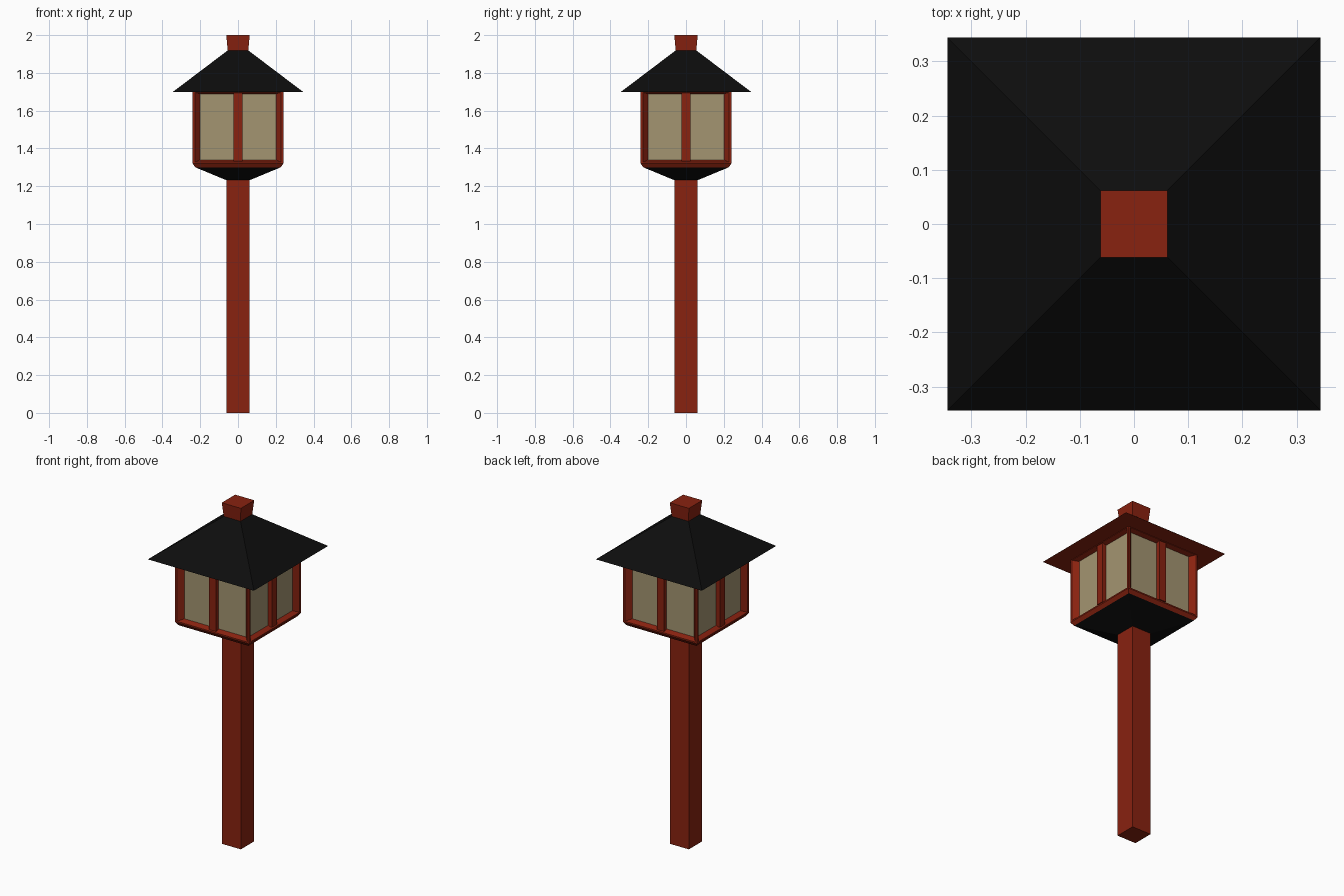
import bpy
import bmesh
import math
from mathutils import Matrix

cube = bpy.data.objects.get("Cube")
if cube:
    bpy.data.objects.remove(cube)


def material(name, color):
    m = bpy.data.materials.new(name)
    m.use_nodes = True
    m.diffuse_color = (*color, 1)
    m.node_tree.nodes["Principled BSDF"].inputs["Base Color"].default_value = (*color, 1)
    return m


red = material("red wood", (0.25, 0.016, 0.005))
black = material("black roof", (0.004, 0.004, 0.004))
paper = material("tan pane", (0.37, 0.30, 0.165))


def finish(name, bm, mats):
    mesh = bpy.data.meshes.new(name)
    bm.to_mesh(mesh)
    bm.free()
    for m in mats:
        mesh.materials.append(m)
    obj = bpy.data.objects.new(name, mesh)
    bpy.context.scene.collection.objects.link(obj)
    return obj


def bridge(bm, a, b, mat=0):
    for i in range(4):
        j = (i + 1) % 4
        bm.faces.new((a[i], a[j], b[j], b[i])).material_index = mat


def square_stack(name, levels, mats, bottom=True, top=True):
    """Stack of square sections given as (half width, height)."""
    bm = bmesh.new()
    rings = [[bm.verts.new((x * h, y * h, z))
              for x, y in ((-1, -1), (1, -1), (1, 1), (-1, 1))] for h, z in levels]
    for a, b in zip(rings, rings[1:]):
        bridge(bm, a, b)
    if bottom:
        bm.faces.new(rings[0][::-1])
    if top:
        bm.faces.new(rings[-1])
    return finish(name, bm, mats)


# Post, lantern base, roof and cap
square_stack("post", [(0.062, 0), (0.062, 1.235)], [red])
square_stack("lantern_base", [(0.062, 1.232), (0.226, 1.30)], [black])
square_stack("base_rim", [(0.226, 1.30), (0.24, 1.32)], [red], bottom=False, top=False)
roof = square_stack("roof", [(0.344, 1.70), (0.053, 1.92)], [black, red])
for face in roof.data.polygons:
    if face.normal.z < -0.9:
        face.material_index = 1
square_stack("roof_cap", [(0.054, 1.915), (0.062, 2.0)], [red])

# Four lantern walls: flat lip, sloped reveal, recessed pane
WALL = [(0.24, 1.32, 1.70, 0.24), (0.228, 1.328, 1.697, 0.24), (0.20, 1.34, 1.688, 0.212)]
for k, side in enumerate(("front", "left", "back", "right")):
    turn = Matrix.Rotation(k * math.pi / 2, 4, "Z")
    bm = bmesh.new()
    rings = [[bm.verts.new((x, -d, z)) for x, z in ((-w, lo), (w, lo), (w, hi), (-w, hi))]
             for w, lo, hi, d in WALL]
    bridge(bm, rings[0], rings[1])
    bridge(bm, rings[1], rings[2])
    bm.faces.new(rings[2]).material_index = 1
    bm.transform(turn)
    finish(side + "_wall", bm, [red, paper])

    # Centre bar
    bm = bmesh.new()
    bmesh.ops.create_cube(bm, size=1, matrix=turn @ Matrix.Translation((0, -0.222, 1.514))
                          @ Matrix.Diagonal((0.046, 0.03, 0.36, 1)))
    finish(side + "_centre_bar", bm, [red])
